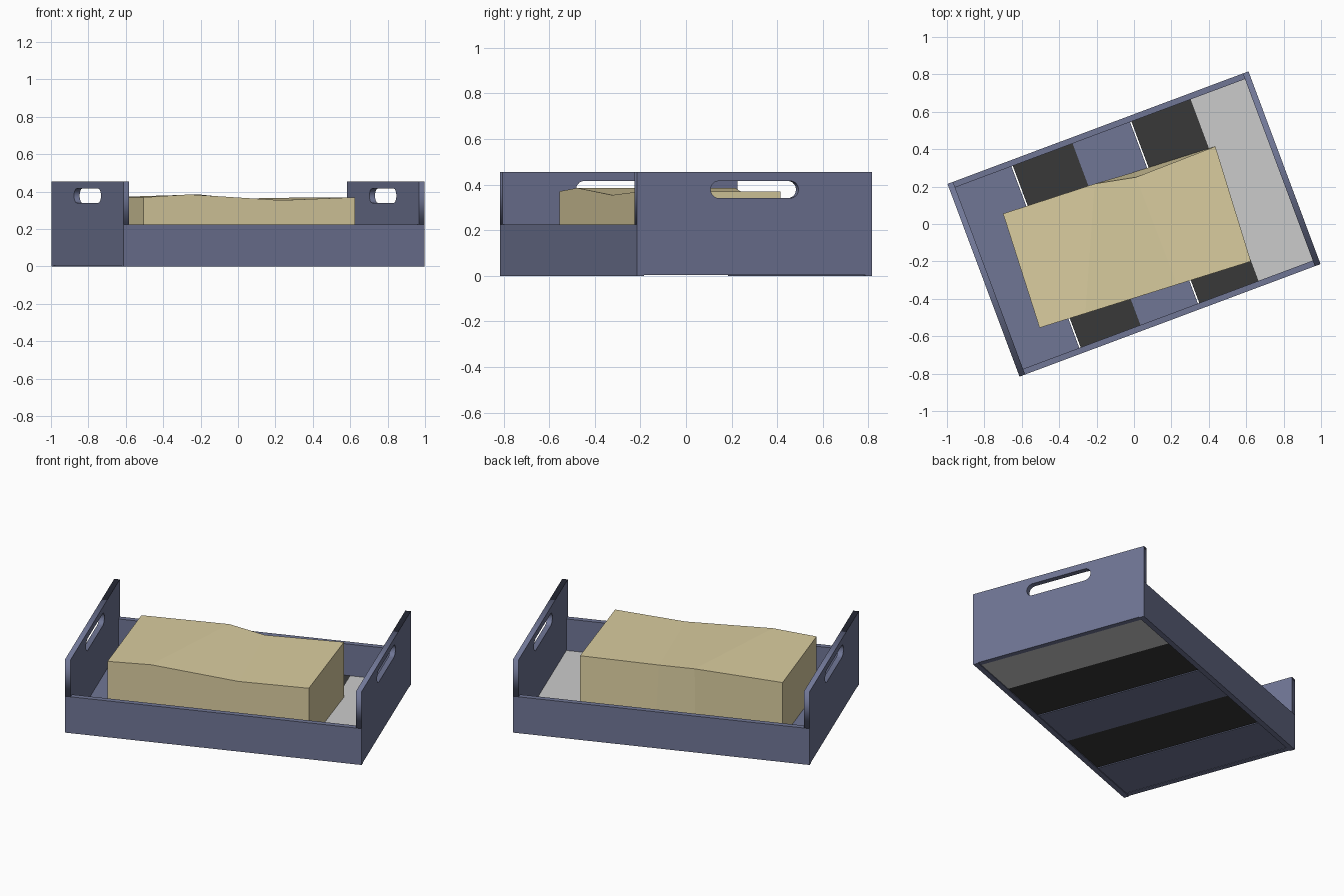
import bpy, bmesh, math
from mathutils import Matrix

if "Cube" in bpy.data.objects:
    bpy.data.objects.remove(bpy.data.objects["Cube"])

TURN = Matrix.Rotation(math.radians(20.5), 4, 'Z')   # crate sits at an angle
L, W, T = 0.859, 0.55, 0.032                         # half length, half width, board thickness
Z_WALL, Z_TOP, Z_FLOOR = 0.225, 0.455, 0.03


def material(name, rgb):
    m = bpy.data.materials.new(name)
    m.diffuse_color = (*rgb, 1)
    m.use_nodes = True
    m.node_tree.nodes["Principled BSDF"].inputs["Base Color"].default_value = m.diffuse_color
    return m


blue = material("blue_paint", (0.16, 0.18, 0.30))
dark = material("dark_board", (0.04, 0.04, 0.04))
tan = material("tan_block", (0.70, 0.61, 0.35))


def add_mesh(name, bm, mat):
    bmesh.ops.recalc_face_normals(bm, faces=bm.faces)
    me = bpy.data.meshes.new(name)
    bm.to_mesh(me)
    bm.free()
    ob = bpy.data.objects.new(name, me)
    bpy.context.collection.objects.link(ob)
    if mat:
        me.materials.append(mat)
    return ob


def board(name, x, y, z, mat):
    """Box given by (min, max) pairs in crate space."""
    bm = bmesh.new()
    bmesh.ops.create_cube(bm, size=1)
    for v in bm.verts:
        v.co = [r[0] if c < 0 else r[1] for r, c in zip((x, y, z), v.co)]
    ob = add_mesh(name, bm, mat)
    ob.matrix_world = TURN


def handle_panel(name, x):
    """Upper end panel with a rounded slot, drawn as a filled curve with a hole."""
    outline = [(-W, Z_WALL), (W, Z_WALL), (W, Z_TOP), (-W, Z_TOP)]
    r, reach, zc, n = 0.0375, 0.168, 0.378, 10
    slot = []
    for side, start in ((1, -90), (-1, 90)):
        for i in range(n + 1):
            a = math.radians(start + 180 * i / n)
            slot.append((side * reach + r * math.cos(a), zc + r * math.sin(a)))
    cu = bpy.data.curves.new(name, 'CURVE')
    cu.dimensions, cu.fill_mode, cu.extrude = '2D', 'BOTH', T / 2
    for pts in (outline, slot):
        sp = cu.splines.new('POLY')
        sp.points.add(len(pts) - 1)
        for p, (a, b) in zip(sp.points, pts):
            p.co = (a, b, 0, 1)
        sp.use_cyclic_u = True
    cu.materials.append(blue)
    ob = bpy.data.objects.new(name, cu)
    bpy.context.collection.objects.link(ob)
    ob.matrix_world = TURN @ Matrix(((0, 0, 1, x), (1, 0, 0, 0), (0, 1, 0, 0), (0, 0, 0, 1)))
    bpy.ops.object.select_all(action='DESELECT')
    ob.select_set(True)
    bpy.context.view_layer.objects.active = ob
    bpy.ops.object.convert(target='MESH')


# Side walls, lower end boards and handled end panels
for s, side, end in ((-1, "front", "left"), (1, "back", "right")):
    board(side + "_wall", (-L, L), sorted((s * W, s * (W - T))), (0, Z_WALL), blue)
    board(end + "_end_board", sorted((s * L, s * (L - T))), (T - W, W - T), (0.004, Z_WALL), blue)
    handle_panel(end + "_handle_panel", s * (L - T / 2))

# Floor boards, with a narrow gap before each dark one
floor = [(-0.827, -0.506, blue), (-0.498, -0.157, dark), (-0.157, 0.171, blue),
         (0.179, 0.517, dark), (0.517, 0.827, None)]
for i, (a, b, mat) in enumerate(floor):
    board(f"floor_board_{i + 1}", (a, b), (T - W, W - T), (0.006, Z_FLOOR), mat)

# Block with an uneven top: front and back top edges, straight base edges
front = [(-0.505, -0.555, 0.37), (-0.26, -0.478, 0.385), (0.23, -0.324, 0.354), (0.625, -0.20, 0.37)]
back = [(-0.70, 0.055, 0.37), (-0.21, 0.215, 0.385), (0.01, 0.25, 0.363), (0.435, 0.415, 0.37)]
bm = bmesh.new()
rows = []
for edge in (front, back):
    (x0, y0, _), (x1, y1, _) = edge[0], edge[-1]
    slope = (y1 - y0) / (x1 - x0)
    rows.append([bm.verts.new(p) for p in edge])
    rows.append([bm.verts.new((x, y0 + (x - x0) * slope, Z_FLOOR)) for x, _, _ in edge])
ft, fb, bt, bb = rows
ring = (ft, bt, bb, fb)
for k in range(4):
    p, q = ring[k], ring[(k + 1) % 4]
    for i in range(3):
        bm.faces.new((p[i], p[i + 1], q[i + 1], q[i]))
for i in (0, 3):
    bm.faces.new([r[i] for r in ring])
add_mesh("uneven_block", bm, tan)
